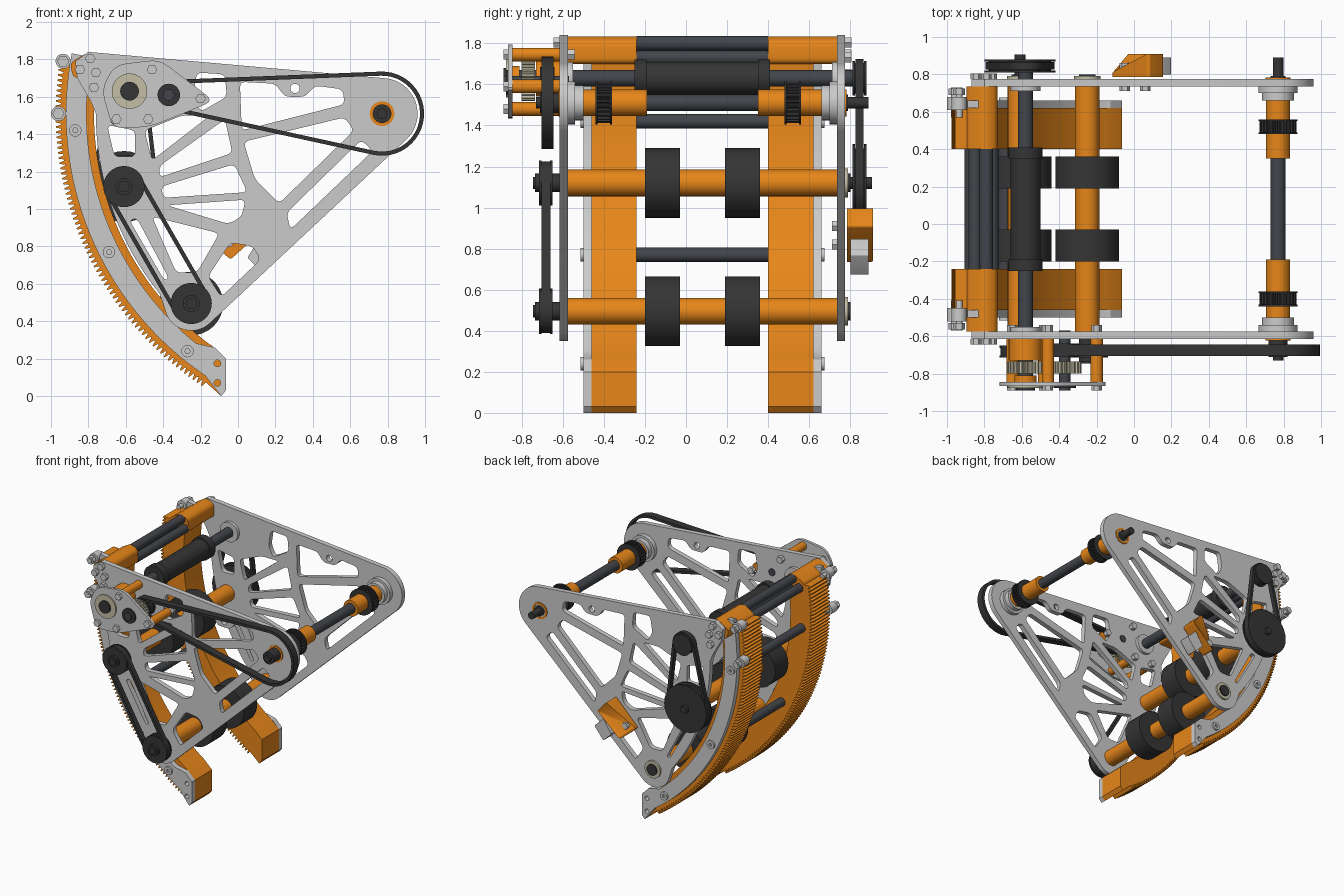
import bpy, bmesh
from math import sin, cos, pi, radians, acos, atan2, hypot
from mathutils import Vector

if "Cube" in bpy.data.objects:
    bpy.data.objects.remove(bpy.data.objects["Cube"])


def mat(name, c):
    m = bpy.data.materials.new(name)
    m.diffuse_color = (*c, 1)
    m.use_nodes = True
    m.node_tree.nodes["Principled BSDF"].inputs["Base Color"].default_value = m.diffuse_color
    return m


ORANGE = mat("orange", (0.80, 0.24, 0.01))
BLACK = mat("black_rubber", (0.035, 0.035, 0.035))
STEEL = mat("dark_steel", (0.055, 0.06, 0.07))
TAN = mat("tan_gear", (0.55, 0.52, 0.38))
MID = 0.08                                   # symmetry plane of the two sides
P, M, G = (0.77, 1.51), (-0.58, 1.63), (-0.37, 1.61)   # pivot, drive, idler axes
R1, R2 = (-0.61, 1.12), (-0.25, 0.495)       # roller axes


# ---- helpers: every part is an (x, z) outline extruded along y ----
def arc(c, r, a0, a1, n=24):
    return [(c[0] + r * cos(radians(a0 + (a1 - a0) * i / n)),
             c[1] + r * sin(radians(a0 + (a1 - a0) * i / n))) for i in range(n + 1)]


def circle(c, r, n=32):
    return arc(c, r, 0, 360, n)[:-1]


def fillet(pts, r=0.03):
    out, n = [], len(pts)
    for i in range(n):
        p, a, b = Vector(pts[i]), Vector(pts[i - 1]), Vector(pts[(i + 1) % n])
        u = p + (a - p).normalized() * min(r, 0.45 * (a - p).length)
        v = p + (b - p).normalized() * min(r, 0.45 * (b - p).length)
        out += [tuple(u * (1 - t) ** 2 + p * 2 * t * (1 - t) + v * t * t)
                for t in (0, .25, .5, .75, 1)]
    return out


def prism(name, outline, y0, y1, m=None, holes=()):
    cu = bpy.data.curves.new(name, 'CURVE')
    cu.dimensions, cu.fill_mode, cu.extrude = '2D', 'BOTH', abs(y1 - y0) / 2
    for loop in [outline, *holes]:
        s = cu.splines.new('POLY')
        s.points.add(len(loop) - 1)
        for pt, (x, z) in zip(s.points, loop):
            pt.co = (x, z, 0, 1)
        s.use_cyclic_u = True
    tmp = bpy.data.objects.new(name + "_tmp", cu)
    bpy.context.collection.objects.link(tmp)
    dg = bpy.context.evaluated_depsgraph_get()
    me = bpy.data.meshes.new_from_object(tmp.evaluated_get(dg))
    bpy.data.objects.remove(tmp)
    bm = bmesh.new()
    bm.from_mesh(me)
    for v in bm.verts:
        v.co = (v.co.x, (y0 + y1) / 2 - v.co.z, v.co.y)
    bmesh.ops.remove_doubles(bm, verts=bm.verts, dist=1e-5)
    bmesh.ops.recalc_face_normals(bm, faces=bm.faces)
    bm.to_mesh(me)
    bm.free()
    me.materials.clear()
    if m:
        me.materials.append(m)
    ob = bpy.data.objects.new(name, me)
    bpy.context.collection.objects.link(ob)
    return ob


def both(name, outline, y0, y1, m=None, holes=()):
    prism("front_" + name, outline, y0, y1, m, holes)
    prism("back_" + name, outline, 2 * MID - y1, 2 * MID - y0, m, holes)


def rod(name, c, r, y0, y1, m=None, n=32, bore=0):
    prism(name, circle(c, r, n), y0, y1, m, [circle(c, bore)] if bore else [])


def gear(name, c, r, n, y0, y1, m):
    pts = []
    for i in range(n):
        for f, k in ((0, .87), (.2, 1), (.5, 1), (.7, .87)):
            a = 2 * pi * (i + f) / n
            pts.append((c[0] + r * k * cos(a), c[1] + r * k * sin(a)))
    prism(name, pts, y0, y1, m)


def belt(name, c1, r1, c2, r2, y0, y1, t=0.022):
    def loop(ra, rb):
        dx, dz = c2[0] - c1[0], c2[1] - c1[1]
        a, ph = atan2(dz, dx) * 180 / pi, acos((ra - rb) / hypot(dx, dz)) * 180 / pi
        return arc(c1, ra, a + ph, a + 360 - ph) + arc(c2, rb, a - ph, a + ph)
    prism(name, loop(r1, r2), y0, y1, BLACK, [loop(r1 - t, r2 - t)])


def pulley(name, c, r, y0, y1):
    s = 1 if y1 > y0 else -1
    rod(name + "_drum", c, r * 0.88, y0, y1, BLACK)
    rod(name + "_inner_flange", c, r, y0, y0 + s * 0.012, BLACK)
    rod(name + "_outer_flange", c, r, y1 - s * 0.012, y1, BLACK)


# ---- lattice side plates ----
outline = ([(-0.80, 1.84), (-0.87, 1.79), (-0.86, 1.70), (-0.79, 1.58)] + arc(P, 1.53, 180, 219)
           + arc(R2, 0.145, 205, 314) + arc(P, 0.19, -46, 86))
windows = [
    [(0.01, 1.68), (0.20, 1.67), (0.25, 1.60), (0.36, 1.60), (0.41, 1.66), (0.56, 1.64), (0.57, 1.56), (0.02, 1.42)],
    [(0.03, 1.36), (0.57, 1.49), (0.62, 1.42), (0.22, 1.03), (0.09, 1.16)],
    [(0.26, 0.98), (0.66, 1.37), (0.72, 1.31), (0.28, 0.89)],
    [(-0.22, 1.73), (-0.07, 1.72), (-0.06, 1.60), (-0.20, 1.52), (-0.24, 1.60)],
    [(-0.50, 1.42), (-0.30, 1.50), (-0.15, 1.50), (-0.46, 1.26)],
    [(-0.42, 1.23), (-0.07, 1.48), (-0.03, 1.30), (-0.42, 1.17)],
    [(-0.41, 1.12), (-0.02, 1.24), (0.05, 1.09), (-0.40, 1.06)],
    [(-0.38, 1.02), (0.04, 1.05), (0.02, 0.96), (-0.05, 0.92)],
    [(-0.46, 0.96), (-0.10, 0.87), (-0.22, 0.66), (-0.33, 0.66)],
    [(-0.16, 0.64), (-0.04, 0.82), (0.08, 0.80), (0.12, 0.73), (-0.09, 0.53)],
    [(-0.58, 0.94), (-0.54, 0.95), (-0.37, 0.63), (-0.395, 0.62)],
    [(-0.70, 1.45), (-0.66, 1.28), (-0.55, 1.28), (-0.55, 1.42)]]
both("side_plate", outline, -0.615, -0.575, None,
     [fillet(w) for w in windows] + [circle((0.305, 1.645), 0.025, 20)])

# ---- curved toothed racks with grey cheek plates ----
teeth, n, a0, a1 = [], 72, 171, 237
for i in range(n):
    for f, r in ((0, 1.718), (.25, 1.745), (.5, 1.745), (.75, 1.718)):
        teeth += arc(P, r, a0 + (a1 - a0) * (i + f) / n, 0, 1)[:1]
foot = [(-0.09, 0.0), (-0.065, 0.03), (-0.065, 0.20), (-0.14, 0.27)]
both("rack", teeth + foot + arc(P, 1.54, 233, 171, 40), -0.46, -0.24, ORANGE)
both("rack_cheek", arc(P, 1.69, 169, 236, 40) + foot[:3] + [(-0.125, 0.26)] + arc(P, 1.58, 231, 169, 40),
     -0.50, -0.46, None, [circle(c, 0.018, 16) for c in ((-0.11, 0.175), (-0.11, 0.07))])
both("rack_top_spacer", fillet([(-0.88, 1.70), (-0.90, 1.78), (-0.80, 1.84), (-0.73, 1.81), (-0.73, 1.70)]),
     -0.575, -0.24, ORANGE)

# ---- cross tubes joining the racks ----
for i, c in enumerate([(-0.79, 1.80), (-0.85, 1.74), (-0.76, 1.73), (-0.87, 1.42), (-0.69, 0.77)]):
    rod(f"cross_tube_{i}", c, 0.035, -0.24, 0.40, STEEL)
for i, c in enumerate([(-0.87, 1.42), (-0.69, 0.77), (-0.27, 0.24)]):
    both(f"rack_bolt_{i}", circle(c, 0.033, 20), -0.515, -0.50, None, [circle(c, 0.014, 6)])
for i, c in enumerate([(-0.79, 1.805), (-0.845, 1.745), (-0.76, 1.73), (-0.77, 1.65)]):
    both(f"plate_bolt_{i}", circle(c, 0.028, 6), -0.645, -0.615)

# ---- guide rollers behind the racks ----
for i, c in enumerate([(-0.935, 1.79), (-0.96, 1.51)]):
    both(f"guide_roller_{i}", circle(c, 0.04), -0.52, -0.45)
    both(f"guide_nut_{i}", circle(c, 0.032, 6), -0.565, -0.53)
    both(f"guide_pin_{i}", circle(c, 0.018, 16), -0.57, -0.41)

# ---- pivot shaft ----
rod("pivot_shaft", P, 0.04, -0.70, 0.79, STEEL)
both("pivot_sleeve", circle(P, 0.065), -0.50, -0.19, ORANGE)
both("pivot_bearing_hub", circle(P, 0.085), -0.54, -0.50)
both("pivot_bearing_flange", circle(P, 0.105), -0.575, -0.54)
both("pivot_bearing_ring", circle(P, 0.066), -0.622, -0.615, ORANGE, [circle(P, 0.05)])
both("pivot_end_bolt", circle(P, 0.028, 16), -0.73, -0.615, BLACK)
rod("pivot_end_cap", P, 0.05, -0.71, -0.62, BLACK)
for i, y in enumerate((-0.44, 0.48)):
    gear(f"pivot_sprocket_{i}", P, 0.098, 24, y, y + 0.08, BLACK)
    for k in (0, 0.07):
        rod(f"pivot_sprocket_{i}_rim_{k}", P, 0.105, y + k, y + k + 0.01, BLACK)

# ---- drive shaft with central sleeve ----
rod("drive_shaft", M, 0.04, -0.88, 0.86, STEEL)
rod("drive_sleeve", M, 0.08, -0.25, 0.41, BLACK)
for i, y in enumerate((-0.25, 0.35)):
    rod(f"drive_collar_{i}", M, 0.092, y, y + 0.06, BLACK)
both("drive_bearing", circle(M, 0.08), -0.575, -0.55)
pulley("drive_pulley", M, 0.085, 0.81, 0.88)

# ---- roller shafts, wheels and front pulleys ----
for nm, c in (("upper", R1), ("lower", R2)):
    rod(nm + "_roller_tube", c, 0.065, -0.575, 0.735, ORANGE)
    rod(nm + "_roller_shaft", c, 0.03, -0.745, 0.80, BLACK, 16)
    for i, y in enumerate((-0.20, 0.19)):
        rod(f"{nm}_wheel_{i}", c, 0.17, y, y + 0.17, BLACK, 48)
    pulley(nm + "_front_pulley", c, 0.11, -0.65, -0.715)
    rod(nm + "_front_hub", c, 0.045, -0.735, -0.615, BLACK)
    rod(nm + "_back_bearing", c, 0.07, 0.775, 0.79, TAN)
    rod(nm + "_back_cap", c, 0.045, 0.79, 0.80, BLACK)
belt("roller_belt", R1, 0.105, R2, 0.105, -0.705, -0.66)
pulley("back_pulley", R1, 0.19, 0.81, 0.88)
rod("back_pulley_bolt", R1, 0.03, 0.78, 0.905, BLACK, 16)
belt("back_belt", M, 0.095, R1, 0.185, 0.825, 0.865)
belt("main_belt", P, 0.225, G, 0.08, -0.705, -0.645)

# ---- front gearbox ----
rod("gearbox_boss", M, 0.09, -0.73, -0.615, ORANGE)
rod("gearbox_outer_spacer", M, 0.06, -0.845, -0.81, ORANGE)
gear("drive_gear", M, 0.10, 26, -0.80, -0.735, TAN)
gear("idler_gear", G, 0.09, 22, -0.80, -0.735, TAN)
rod("idler_shaft", G, 0.03, -0.89, -0.57, STEEL)
pulley("idler_pulley", G, 0.075, -0.64, -0.71)
corners = [(-0.46, 1.745), (-0.20, 1.59), (-0.48, 1.48), (-0.65, 1.48)]
plate = fillet([(-0.42, 1.80), (-0.13, 1.58), (-0.22, 1.54), (-0.47, 1.44), (-0.67, 1.43), (-0.73, 1.64),
                (-0.66, 1.77)], 0.06)
prism("gearbox_plate", plate, -0.867, -0.845)
for i, c in enumerate(corners):
    rod(f"gearbox_spacer_{i}", c, 0.033, -0.845, -0.615, ORANGE)
    rod(f"gearbox_bolt_{i}", c, 0.028, -0.89, -0.867, None, 6)
    rod(f"gearbox_nut_{i}", c, 0.028, -0.575, -0.54, None, 6)
rod("drive_bearing_ring", M, 0.095, -0.877, -0.867, TAN)
rod("drive_end_cap", M, 0.05, -0.89, -0.877, BLACK)
rod("idler_bearing_cap", G, 0.06, -0.877, -0.867, BLACK)

# ---- sensor bracket on the back plate ----
br = prism("sensor_bracket", fillet([(-0.12, 0.80), (-0.04, 0.73), (0.16, 0.91), (0.08, 1.0)], 0.015),
           0.785, 0.91, ORANGE)
for v in br.data.vertices:                    # sloped outer face
    if v.co.y > 0.85:
        v.co.y -= max(0, 0.07 - (v.co.x + 0.10)) * 1.2
prism("sensor_body", fillet([(0.05, 0.74), (0.12, 0.67), (0.20, 0.77), (0.12, 0.85)], 0.01), 0.80, 0.89)
for i, c in enumerate([(-0.05, 0.82), (0.06, 0.91)]):
    rod(f"sensor_bolt_{i}", c, 0.028, 0.71, 0.745, None, 6)
    rod(f"sensor_bolt_head_{i}", c, 0.028, 0.83, 0.86, None, 6)

# ---- smooth shading with sharp edges kept ----
bpy.ops.object.select_all(action='SELECT')
bpy.context.view_layer.objects.active = br
bpy.ops.object.shade_smooth_by_angle(angle=radians(30))
